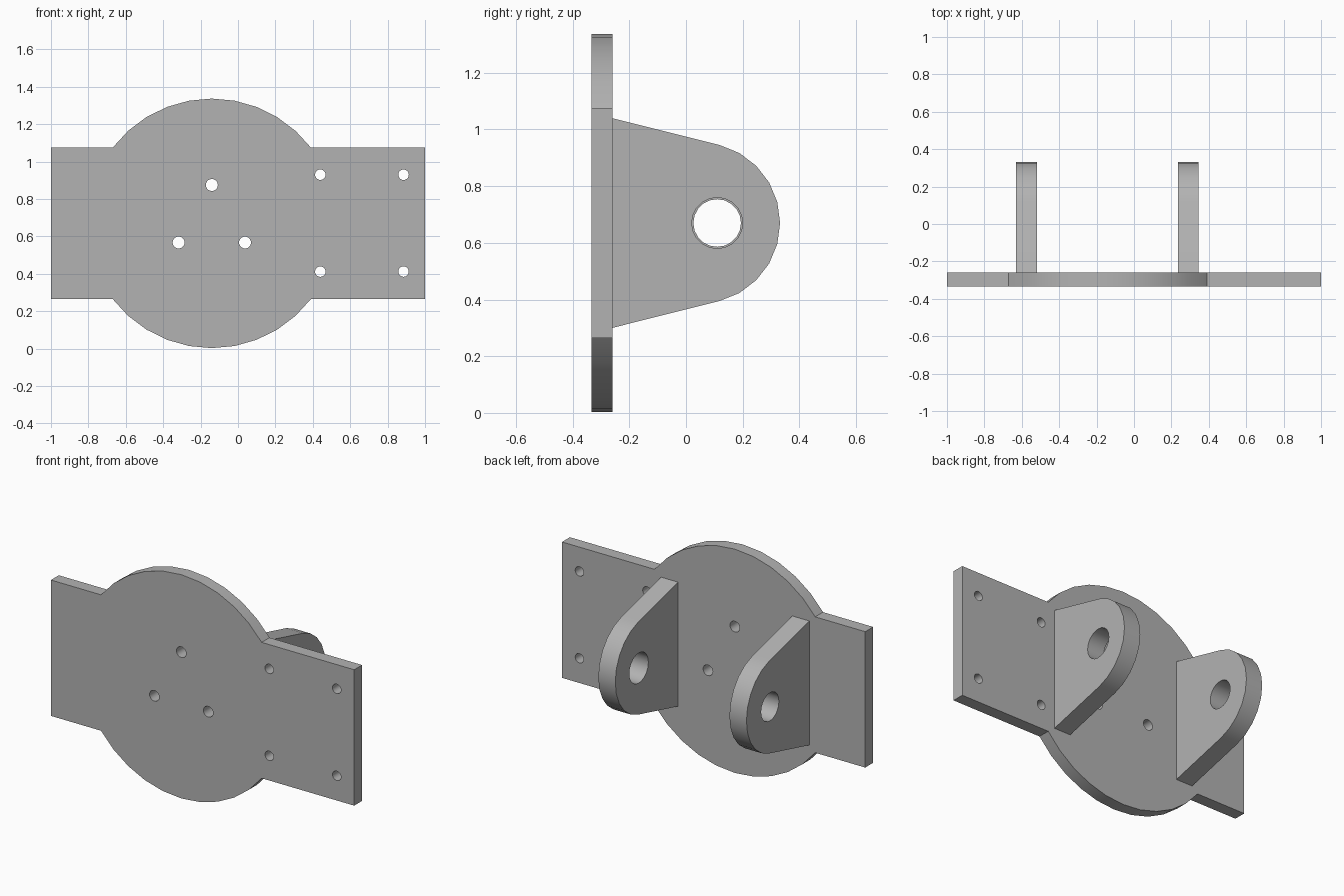
import bpy
import bmesh
from math import sin, cos, atan2, hypot, radians, tau
from mathutils import Matrix

if "Cube" in bpy.data.objects:
    bpy.data.objects.remove(bpy.data.objects["Cube"], do_unlink=True)

grey = bpy.data.materials.new("plain_grey")
grey.use_nodes = True
grey.diffuse_color = (0.45, 0.45, 0.45, 1)
grey.node_tree.nodes["Principled BSDF"].inputs["Base Color"].default_value = grey.diffuse_color

MID_Z = 0.67


def arc(cx, cy, r, start, end, steps):
    return [(cx + r * cos(start + (end - start) * i / steps),
             cy + r * sin(start + (end - start) * i / steps)) for i in range(steps + 1)]


def hole(cx, cy, r, sides=20):
    return arc(cx, cy, r, 0, tau, sides)[:-1]


def cut_sheet(name, outlines, thickness, matrix):
    """Extrude a flat outline with holes into a solid sheet."""
    curve = bpy.data.curves.new(name + "_profile", "CURVE")
    curve.dimensions = "2D"
    curve.fill_mode = "BOTH"
    curve.extrude = thickness / 2
    for points in outlines:
        spline = curve.splines.new("POLY")
        spline.points.add(len(points) - 1)
        for p, (x, y) in zip(spline.points, points):
            p.co = (x, y, 0, 1)
        spline.use_cyclic_u = True
    helper = bpy.data.objects.new(name + "_helper", curve)
    mesh = bpy.data.meshes.new_from_object(helper)
    bpy.data.objects.remove(helper)
    bpy.data.curves.remove(curve)

    bm = bmesh.new()
    bm.from_mesh(mesh)
    bmesh.ops.remove_doubles(bm, verts=bm.verts, dist=0.0001)
    bm.transform(matrix)
    bmesh.ops.recalc_face_normals(bm, faces=bm.faces)
    bm.to_mesh(mesh)
    bm.free()

    mesh.name = name
    mesh.materials.clear()
    mesh.materials.append(grey)
    obj = bpy.data.objects.new(name, mesh)
    bpy.context.collection.objects.link(obj)
    bpy.ops.object.select_all(action="DESELECT")
    obj.select_set(True)
    bpy.context.view_layer.objects.active = obj
    bpy.ops.object.shade_smooth_by_angle(angle=radians(30))
    weighted = obj.modifiers.new("even_shading", "WEIGHTED_NORMAL")
    weighted.keep_sharp = True
    return obj


# Back plate: a disc merged with a wide strip
disc_x, disc_r, half_h = -0.14, 0.667, 0.405
a = atan2(half_h, (disc_r ** 2 - half_h ** 2) ** 0.5)
half_turn = tau / 2
low, high = MID_Z - half_h, MID_Z + half_h
plate = ([(1, low), (1, high)]
         + arc(disc_x, MID_Z, disc_r, a, half_turn - a, 10)
         + [(-1, high), (-1, low)]
         + arc(disc_x, MID_Z, disc_r, half_turn + a, tau - a, 10))

# Three centre holes in a triangle, four corner holes on the left wing
holes = [hole(disc_x + 0.205 * cos(radians(d)), MID_Z + 0.205 * sin(radians(d)), 0.032)
         for d in (90, 210, 330)]
holes += [hole(x, z, 0.028) for x in (0.44, 0.885) for z in (0.412, 0.93)]
upright = Matrix.Translation((0, -0.297, 0)) @ Matrix.Rotation(radians(90), 4, "X")
cut_sheet("back_plate", [plate] + holes, 0.074, upright)

# Two tapered lugs with rounded ends and a pin hole
tip = radians(75.6)
lug = [(-0.26, MID_Z - 0.37)] + arc(0.048, MID_Z, 0.284, -tip, tip, 10) + [(-0.26, MID_Z + 0.37)]
for name, x, pin_r in (("left_lug", 0.29, 0.09), ("right_lug", -0.575, 0.084)):
    sideways = Matrix(((0, 0, 1, x), (1, 0, 0, 0), (0, 1, 0, 0), (0, 0, 0, 1)))
    cut_sheet(name, [lug, hole(0.11, MID_Z, pin_r)], 0.112, sideways)
